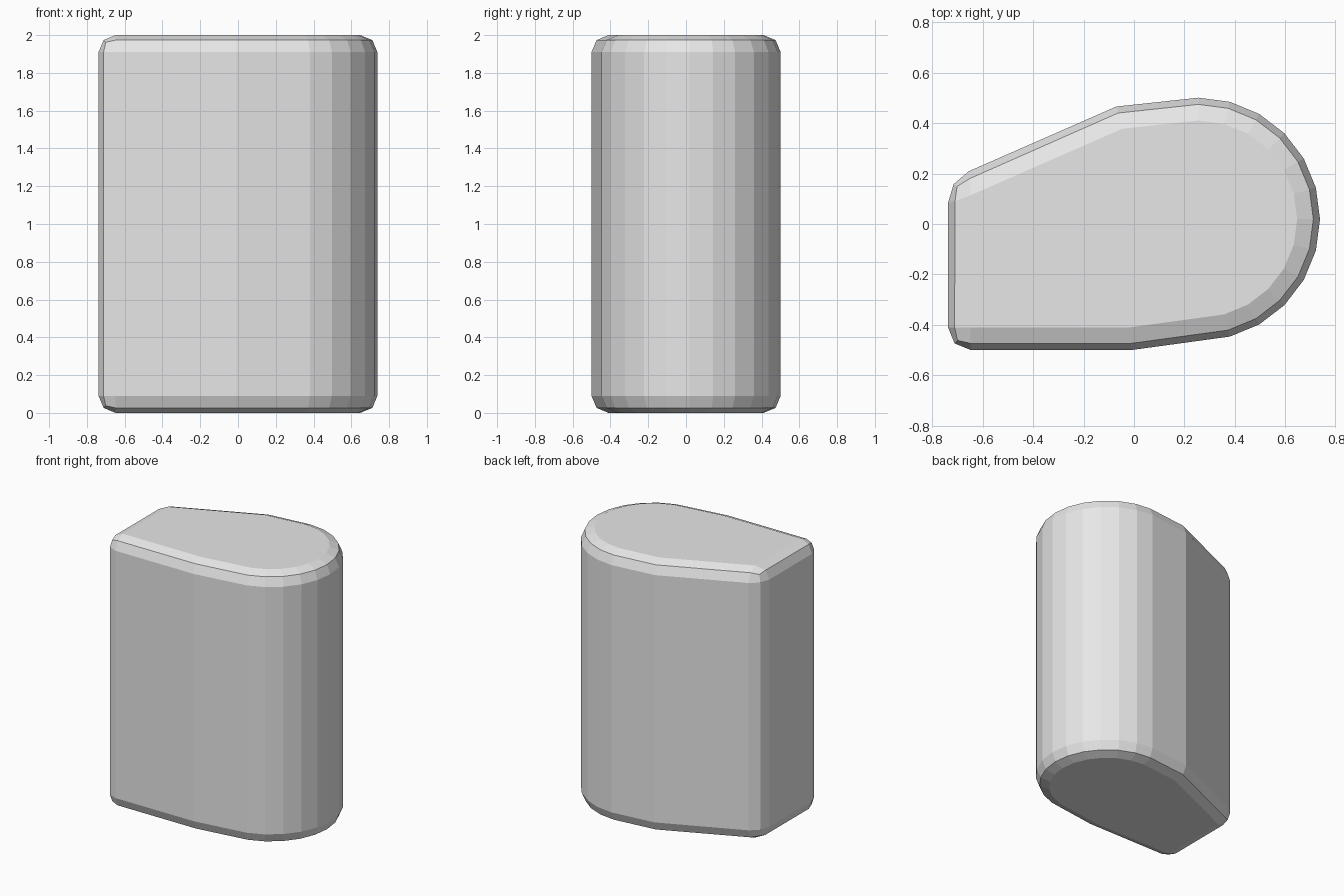
import bpy
import bmesh
from math import sin, cos, radians

cube = bpy.data.objects.get("Cube")
if cube:
    bpy.data.objects.remove(cube, do_unlink=True)

HEIGHT = 2.0
BEVEL = 0.09

# Single grey material
grey = bpy.data.materials.new("plain grey")
grey.use_nodes = True
colour = (0.8, 0.8, 0.8, 1.0)
grey.diffuse_color = colour
grey.node_tree.nodes["Principled BSDF"].inputs["Base Color"].default_value = colour

# Outline: blunt left end, tapered back, faceted round nose on the right
outline = [(-0.738, -0.5), (-0.01, -0.5)]
for angle in range(-75, 91, 15):
    a = radians(angle)
    outline.append((0.256 + 0.482 * cos(a), 0.019 + 0.482 * sin(a)))
outline += [(-0.07, 0.466), (-0.738, 0.173)]

# Extrude the outline into a solid block
bm = bmesh.new()
base = bm.faces.new([bm.verts.new((x, y, 0)) for x, y in outline])
top = bmesh.ops.extrude_face_region(bm, geom=[base], use_keep_orig=True)
top_verts = [g for g in top["geom"] if isinstance(g, bmesh.types.BMVert)]
bmesh.ops.translate(bm, verts=top_verts, vec=(0, 0, HEIGHT))
bmesh.ops.recalc_face_normals(bm, faces=bm.faces[:])

# Round the rims and the two upright corners, leaving the nose facets crisp
sharp = [e for e in bm.edges if e.calc_face_angle(0) > radians(40)]
bmesh.ops.bevel(bm, geom=sharp, offset=BEVEL, offset_type='OFFSET',
                segments=2, profile=0.5, affect='EDGES', clamp_overlap=True)
bmesh.ops.recalc_face_normals(bm, faces=bm.faces[:])

mesh = bpy.data.meshes.new("rounded_block")
bm.to_mesh(mesh)
bm.free()
mesh.materials.append(grey)
block = bpy.data.objects.new("rounded_block", mesh)
bpy.context.collection.objects.link(block)
